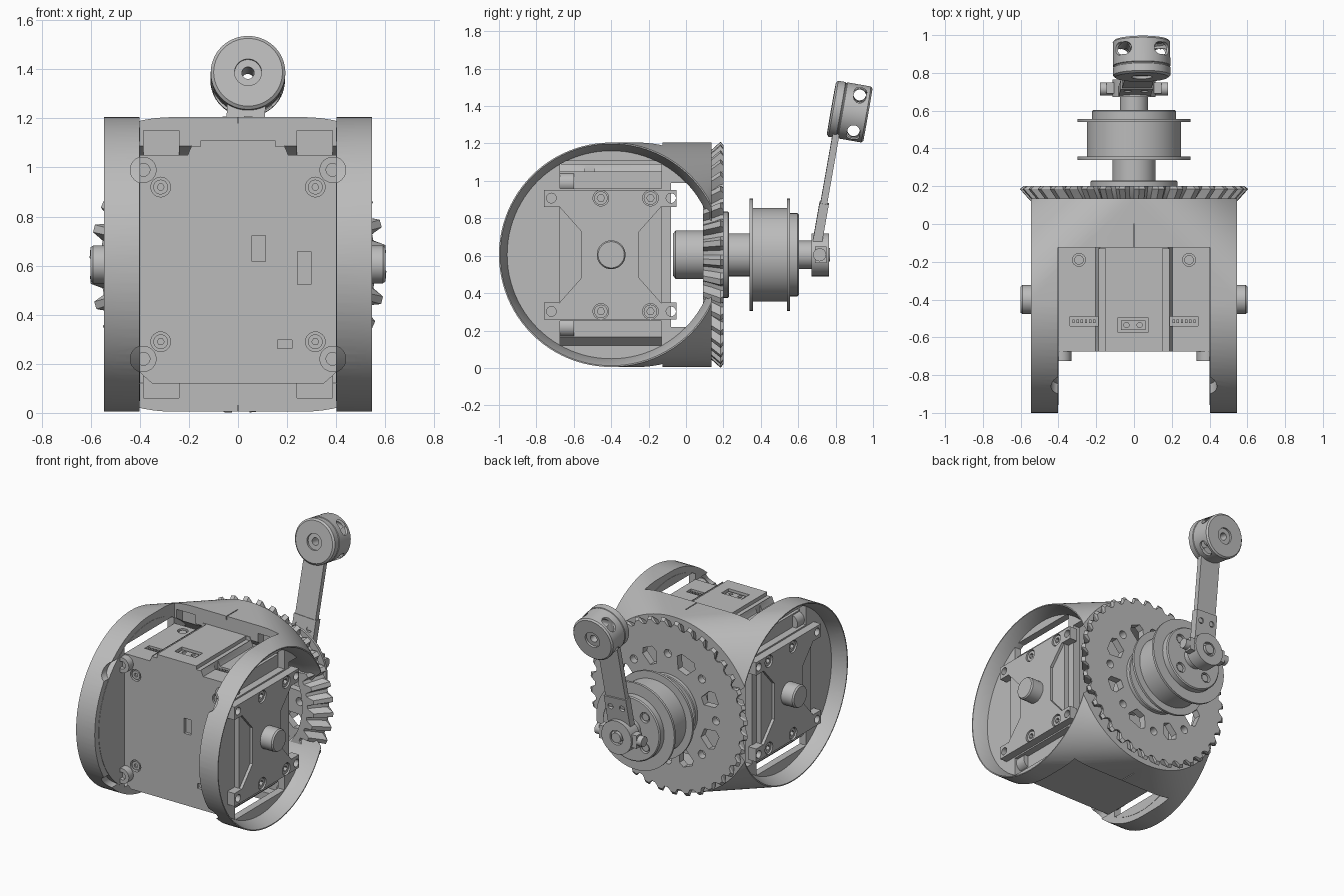
import bpy, bmesh, math
from mathutils import Vector, Matrix

if "Cube" in bpy.data.objects:
    bpy.data.objects.remove(bpy.data.objects["Cube"])

grey = bpy.data.materials.new("machine_grey")
grey.use_nodes = True
grey.diffuse_color = (0.5, 0.5, 0.5, 1)
grey.node_tree.nodes["Principled BSDF"].inputs["Base Color"].default_value = grey.diffuse_color

MID = 0.605          # height of both main axes
CORE = -0.4          # y of the cross axle
parts = []


def finish(name, bm):
    bmesh.ops.recalc_face_normals(bm, faces=bm.faces)
    mesh = bpy.data.meshes.new(name)
    bm.to_mesh(mesh)
    bm.free()
    mesh.materials.append(grey)
    ob = bpy.data.objects.new(name, mesh)
    bpy.context.collection.objects.link(ob)
    parts.append(ob)
    return ob


def loft(name, loops):
    """Skin a stack of equal point loops and cap both ends."""
    bm = bmesh.new()
    rings = [[bm.verts.new(p) for p in loop] for loop in loops]
    n = len(rings[0])
    for a, b in zip(rings, rings[1:]):
        for i in range(n):
            bm.faces.new((a[i], a[(i + 1) % n], b[(i + 1) % n], b[i]))
    bm.faces.new(rings[0])
    bm.faces.new(rings[-1])
    return finish(name, bm)


def lathe(name, profile, origin, axis, n=48):
    """Turn (distance, radius) pairs about an axis."""
    turn = Vector(axis).to_track_quat('Z', 'Y')
    return loft(name, [[Vector(origin) + turn @ Vector((r * math.cos(math.tau * i / n),
                r * math.sin(math.tau * i / n), t)) for i in range(n)] for t, r in profile])


def rod(name, a, b, r, n=32):
    d = Vector(b) - Vector(a)
    return lathe(name, [(0, r), (d.length, r)], a, d, n)


def box(name, x, y, z):
    return loft(name, [[(x[0], y[0], h), (x[1], y[0], h), (x[1], y[1], h), (x[0], y[1], h)] for h in z])


def cut(ob, *cutters):
    for c in cutters:
        m = ob.modifiers.new("cut", 'BOOLEAN')
        m.operation, m.solver, m.object = 'DIFFERENCE', 'EXACT', c
        bpy.context.view_layer.objects.active = ob
        bpy.ops.object.modifier_apply(modifier=m.name)
        parts.remove(c)
        bpy.data.objects.remove(c)


def mirrored_z(z):
    return [z, 2 * MID - z]


# Shell: hull of the cross drum and the round gear seat, then hollowed
bm = bmesh.new()
for i in range(96):
    c, s = 0.6 * math.cos(math.tau * i / 96), 0.6 * math.sin(math.tau * i / 96)
    for side in (-0.545, 0.545):
        bm.verts.new((side, min(CORE + c, 0.135), MID + s))
    bm.verts.new((max(-0.545, min(0.545, c)), 0.135, MID + s))
bmesh.ops.remove_doubles(bm, verts=bm.verts, dist=0.001)
bmesh.ops.convex_hull(bm, input=bm.verts)
bmesh.ops.delete(bm, geom=[v for v in bm.verts if not v.link_faces], context='VERTS')
shell = finish("shell", bm)
cut(shell,
    lathe("bore", [(-0.7, 0.66), (-0.555, 0.597), (-0.45, 0.556), (0.45, 0.556), (0.555, 0.597), (0.7, 0.66)],
          (0, CORE, MID), (1, 0, 0), 96),
    rod("rear_bore", (0, -0.3, MID), (0, 0.3, MID), 0.42, 64),
    box("front_gap", (-0.402, 0.402), (-1.2, -0.125), (-0.2, 1.5)))
for z in mirrored_z(1.25):
    cut(shell, box("seam", (-0.003, 0.003), (-0.3, 0.0), (z - 0.07, z + 0.07)))
for s in (-1, 1):
    for z in mirrored_z(1.095):
        cut(shell, box("pocket", sorted((s * 0.24, s * 0.385)), (-0.2, -0.06), (z - 0.055, z + 0.055)))
    for z in mirrored_z(0.99):
        cut(shell, rod("driver_path", (s * 0.385, -1.2, z), (s * 0.385, -0.6, z), 0.054))

# Webs that close the drum ends around the housing
for s, side in ((-1, "right"), (1, "left")):
    web = rod(side + "_web", (s * 0.4, CORE, MID), (s * 0.45, CORE, MID), 0.557, 96)
    cut(web, box("gap", (-1, 1), (-0.08, 0.4), (0.22, 0.99)),
        box("slot", (-1, 1), (-0.675, -0.13), (0.96, 1.105)),
        box("slot", (-1, 1), (-0.675, -0.13), (0.12, 0.25)))

# Electronics housing with stepped top
half = [(0.35, 0.12), (0.4, 0.165), (0.4, 1.05), (0.205, 1.05), (0.18, 1.11)]
outline = half + [(-x, z) for x, z in reversed(half)]
housing = loft("housing", [[(x, y, z) for x, z in outline] for y in (-0.675, -0.125)])
for x in (-0.17, 0.17):
    cut(housing, box("groove", (x - 0.018, x + 0.018), (-0.72, -0.13), (1.085, 1.2)))
cut(housing, box("port", (-0.085, 0.075), (-0.575, -0.495), (1.08, 1.2)))
port = box("centre_port", (-0.07, 0.06), (-0.56, -0.51), (1.07, 1.1))
cut(port, *[rod("pin", (x, -0.535, 1.08), (x, -0.535, 1.2), 0.014, 16) for x in (-0.04, 0.03)])
for x in (-0.265, 0.265):
    cut(housing, box("port", (x - 0.075, x + 0.075), (-0.54, -0.49), (1.03, 1.2)))
    for i in range(6):
        px = x - 0.055 + 0.022 * i
        box("port_pin", (px - 0.006, px + 0.006), (-0.525, -0.505), (1.02, 1.045))
    cut(housing, rod("screw_hole", (x * 1.1, -0.19, 1.03), (x * 1.1, -0.19, 1.2), 0.034))
    rod("top_screw", (x * 1.1, -0.19, 1.02), (x * 1.1, -0.19, 1.043), 0.025)

# Front slots
for x, z, w, h in ((0.085, 0.67, 0.055, 0.105), (0.27, 0.59, 0.055, 0.135), (0.19, 0.28, 0.06, 0.035)):
    cut(housing, box("slot", (x - w / 2, x + w / 2), (-0.8, -0.655), (z - h / 2, z + h / 2)))

# Front screws and corner bosses
for x in (-1, 1):
    for z in mirrored_z(0.99):
        boss = rod("corner_boss", (x * 0.385, -0.725, z), (x * 0.385, -0.6, z), 0.053)
        cut(boss, rod("hole", (x * 0.385, -0.8, z), (x * 0.385, -0.70, z), 0.026))
    for z in mirrored_z(0.92):
        cut(housing, rod("hole", (x * 0.315, -0.8, z), (x * 0.315, -0.65, z), 0.04))
        screw = rod("front_screw", (x * 0.315, -0.672, z), (x * 0.315, -0.64, z), 0.03)
        cut(screw, rod("socket", (x * 0.315, -0.8, z), (x * 0.315, -0.66, z), 0.014, 6))

# Side plates with ears, recessed panels, screws and axle stubs
for s, side in ((-1, "right"), (1, "left")):
    xs = sorted((s * 0.445, s * 0.505))
    plate = box(side + "_plate", xs, (-0.76, -0.05), (0.26, 0.95))
    for y in ((-0.9, -0.68), (-0.13, 0.1)):
        cut(plate, box("ear_gap", (-1, 1), y, (0.35, 0.86)))
    for d in (-1, 1):
        panel = [(0.275, 0.26), (0.155, 0.125), (0.155, -0.125), (0.275, -0.26)]
        cut(plate, loft("panel", [[(s * x, CORE - 0.005 + d * y, MID + z) for y, z in panel] for x in (0.485, 0.6)]))
    for y in (-0.72, -0.455, -0.19, -0.08):
        for z in mirrored_z(0.908):
            inner = y in (-0.455, -0.19)
            cut(plate, rod("hole", (s * 0.3, y, z), (s * 0.6, y, z), 0.042 if inner else 0.026))
            if inner:
                head = rod("side_screw", (s * 0.42, y, z), (s * 0.497, y, z), 0.036)
                cut(head, rod("socket", (s * 0.475, y, z), (s * 0.6, y, z), 0.02, 6))
    lathe(side + "_axle", [(0, 0.077), (0.19, 0.077), (0.2, 0.07)], (s * 0.4, CORE, MID), (s, 0, 0))

# Bevel ring gear
TEETH = 36
loops = []
for y, tip, root in ((0.09, 0.52, 0.47), (0.135, 0.56, 0.505), (0.185, 0.605, 0.555), (0.2, 0.585, 0.56)):
    loop = []
    for i in range(TEETH):
        for f, r in ((0, root), (0.25, root), (0.45, tip), (0.75, tip)):
            a = math.tau * (i + f) / TEETH
            loop.append((r * math.cos(a), y, MID + r * math.sin(a)))
    loops.append(loop)
gear = loft("ring_gear", loops)
cut(gear, rod("dish", (0, 0, MID), (0, 0.15, MID), 0.43, 64))
for i in range(8):
    a = math.tau * (i + 0.5) / 8
    ca, sa = math.cos(a), math.sin(a)
    tri = [(0.29, -0.035), (0.29, 0.035), (0.37, 0.075), (0.405, 0.05), (0.405, -0.05), (0.37, -0.075)]
    if i % 2:
        tri = [(r, t * 0.75) for r, t in tri]
    cut(gear, loft("window", [[(r * ca - t * sa, y, MID + r * sa + t * ca) for r, t in tri] for y in (0, 0.4)]))
for i in range(8):
    a = math.tau * i / 8
    x, z = 0.37 * math.cos(a), MID + 0.37 * math.sin(a)
    cut(gear, rod("hole", (x, 0, z), (x, 0.4, z), 0.028, 20))

# Drive shaft, collar and pulley turned as one stack
drive = lathe("drive_shaft", [(-0.07, 0.11), (-0.055, 0.13), (0.15, 0.13), (0.15, 0.23), (0.225, 0.23),
              (0.23, 0.225), (0.23, 0.115), (0.34, 0.115), (0.34, 0.3), (0.357, 0.3), (0.357, 0.25),
              (0.54, 0.25), (0.54, 0.3), (0.557, 0.3), (0.557, 0.222), (0.597, 0.222), (0.604, 0.215),
              (0.604, 0.075), (0.7, 0.075)], (0, 0, MID), (0, 1, 0), 64)
for i in range(4):
    a = math.tau * (i + 0.5) / 4
    x, z = 0.15 * math.cos(a), MID + 0.15 * math.sin(a)
    cut(drive, rod("hole", (x, 0.58, z), (x, 0.7, z), 0.036, 24))
    rod("pulley_screw", (x, 0.57, z), (x, 0.597, z), 0.026, 24)

# Crank clamp with cross bolts
clamp = rod("crank_clamp", (0, 0.672, MID), (0, 0.765, MID), 0.115)
jaw = box("clamp_jaw", (-0.145, 0.145), (0.69, 0.75), (MID - 0.045, MID + 0.045))
for p in (clamp, jaw):
    cut(p, rod("hole", (0, 0.74, MID), (0, 0.9, MID), 0.05))
rod("shaft_end", (0, 0.7, MID), (0, 0.77, MID), 0.035)
rod("cross_bolt", (-0.18, 0.715, MID), (0.18, 0.715, MID), 0.035, 24)

# Crank arm and knob, built upright and then tilted together
start = len(parts)
foot = box("arm_foot", (-0.085, 0.085), (-0.025, 0.025), (0.06, 0.28))
for x in (-0.045, 0.045):
    cut(foot, rod("hole", (x, -0.2, 0.21), (x, 0.2, 0.21), 0.02, 20))
box("crank_arm", (-0.078, 0.078), (-0.02, 0.016), (0.2, 0.72))
TOP = 0.787
knob = lathe("knob", [(-0.05, 0.14), (-0.04, 0.152), (0.0, 0.152), (0.003, 0.148), (0.008, 0.148),
             (0.011, 0.152), (0.138, 0.152), (0.148, 0.142)], (0, 0, TOP), (0, 1, 0), 64)
for d in (-0.095, 0.095):
    cut(knob, rod("grip_hole", (-0.3, 0.087, TOP + d), (0.3, 0.087, TOP + d), 0.034),
        rod("grip_hole", (d, 0.087, TOP - 0.3), (d, 0.087, TOP + 0.3), 0.034))
for y, end in ((-0.035, -0.13), (0.133, 0.3)):
    cut(knob, rod("counterbore", (0, y, TOP), (0, end, TOP), 0.055))
cut(knob, rod("knob_bore", (0, -0.13, TOP), (0, 0.3, TOP), 0.025))
tilt = (Matrix.Translation((0, 0.69, MID)) @ Matrix.Rotation(math.radians(3), 4, 'Y')
        @ Matrix.Rotation(math.radians(-10), 4, 'X'))
for ob in parts[start:]:
    ob.data.transform(tilt)

# Smooth round surfaces, keep hard edges
bpy.ops.object.select_all(action='DESELECT')
for ob in parts:
    ob.select_set(True)
bpy.context.view_layer.objects.active = shell
bpy.ops.object.shade_smooth_by_angle(angle=math.radians(28))
